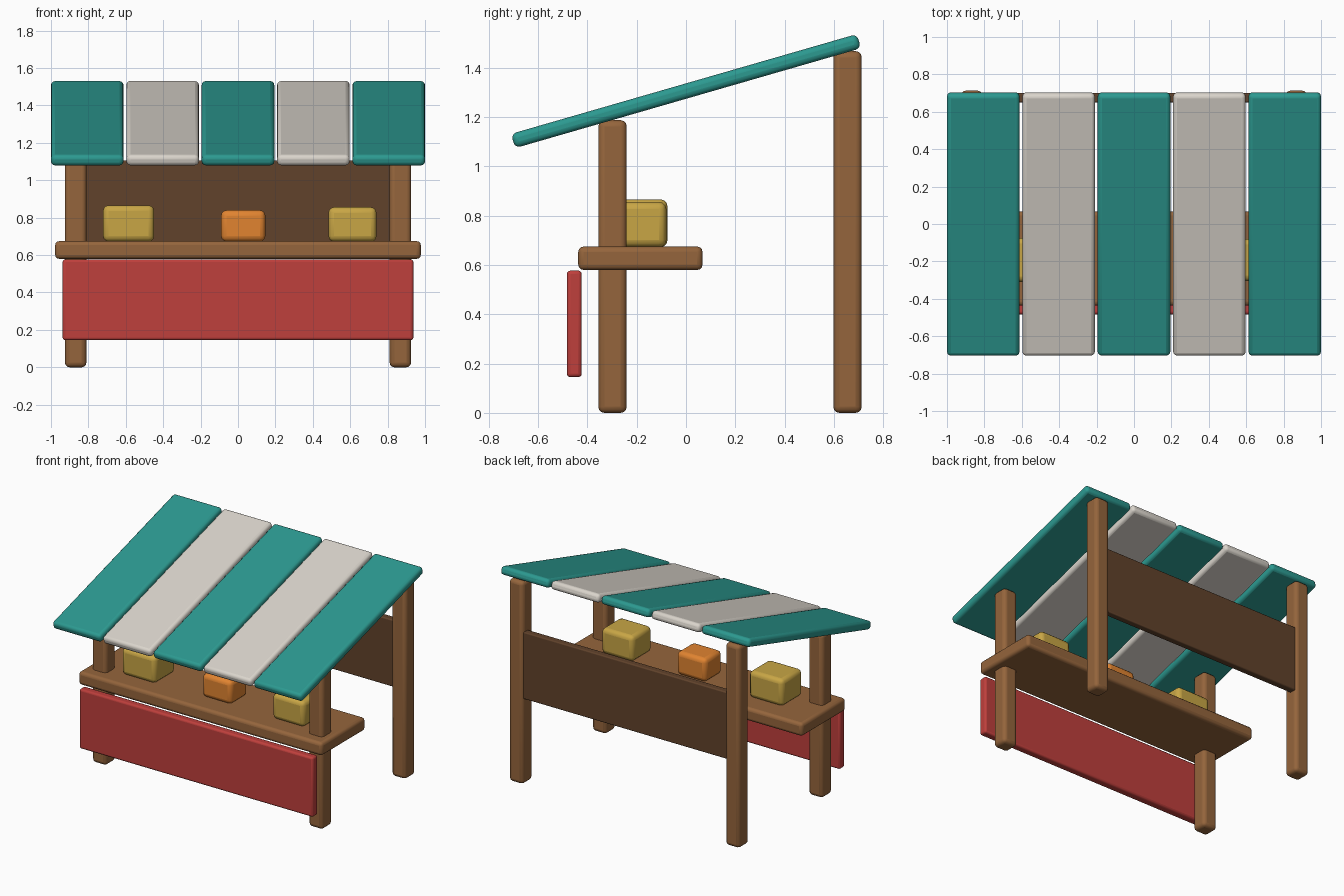
import bpy
from math import radians

if "Cube" in bpy.data.objects:
    bpy.data.objects.remove(bpy.data.objects["Cube"])


def material(name, rgb):
    m = bpy.data.materials.new(name)
    m.diffuse_color = (*rgb, 1)
    m.use_nodes = True
    m.node_tree.nodes["Principled BSDF"].inputs["Base Color"].default_value = m.diffuse_color
    return m


WOOD = material("wood", (0.30, 0.13, 0.045))
DARK = material("dark_wood", (0.12, 0.055, 0.024))
TEAL = material("teal", (0.025, 0.32, 0.28))
CREAM = material("cream", (0.70, 0.66, 0.60))
RED = material("red", (0.52, 0.05, 0.045))
YELLOW = material("yellow", (0.58, 0.38, 0.06))
ORANGE = material("orange", (0.75, 0.23, 0.03))


def box(name, centre, size, mat, bevel, tilt=0.0):
    """Rounded box, optionally tilted about x."""
    bpy.ops.mesh.primitive_cube_add(size=1, location=centre)
    ob = bpy.context.object
    ob.name = name
    ob.scale = size
    bpy.ops.object.transform_apply(location=False, rotation=False, scale=True)
    ob.rotation_euler.x = tilt
    ob.data.materials.append(mat)
    mod = ob.modifiers.new("bevel", 'BEVEL')
    mod.width = bevel
    mod.segments = 3
    bpy.ops.object.shade_smooth_by_angle(angle=radians(35))
    return ob


# Posts, taller at the back
for side, x in (("left", -0.868), ("right", 0.868)):
    for end, y, h in (("front", -0.298, 1.187), ("back", 0.655, 1.467)):
        box(f"{end}_{side}_post", (x, y, h / 2), (0.115, 0.115, h), WOOD, 0.025)

# Counter, front cloth and back panel
box("counter", (0, -0.185, 0.627), (1.955, 0.504, 0.095), WOOD, 0.022)
box("front_cloth", (0, -0.453, 0.361), (1.875, 0.06, 0.432), RED, 0.014)
box("back_panel", (0, 0.675, 0.862), (1.66, 0.05, 0.485), DARK, 0.008)

# Striped sloping awning
for i in range(5):
    box(f"awning_stripe_{i + 1}", ((i - 2) * 0.403, 0, 1.305),
        (0.388, 1.46, 0.06), CREAM if i % 2 else TEAL, 0.022, radians(16.1))

# Goods on the counter: x centre, width, depth, height
goods = (("left_goods", -0.585, 0.273, 0.235, 0.194, YELLOW),
         ("middle_goods", 0.028, 0.237, 0.195, 0.168, ORANGE),
         ("right_goods", 0.612, 0.257, 0.225, 0.184, YELLOW))
for name, x, w, d, h, mat in goods:
    box(name, (x, -0.192, 0.672 + h / 2), (w, d, h), mat, 0.03)
